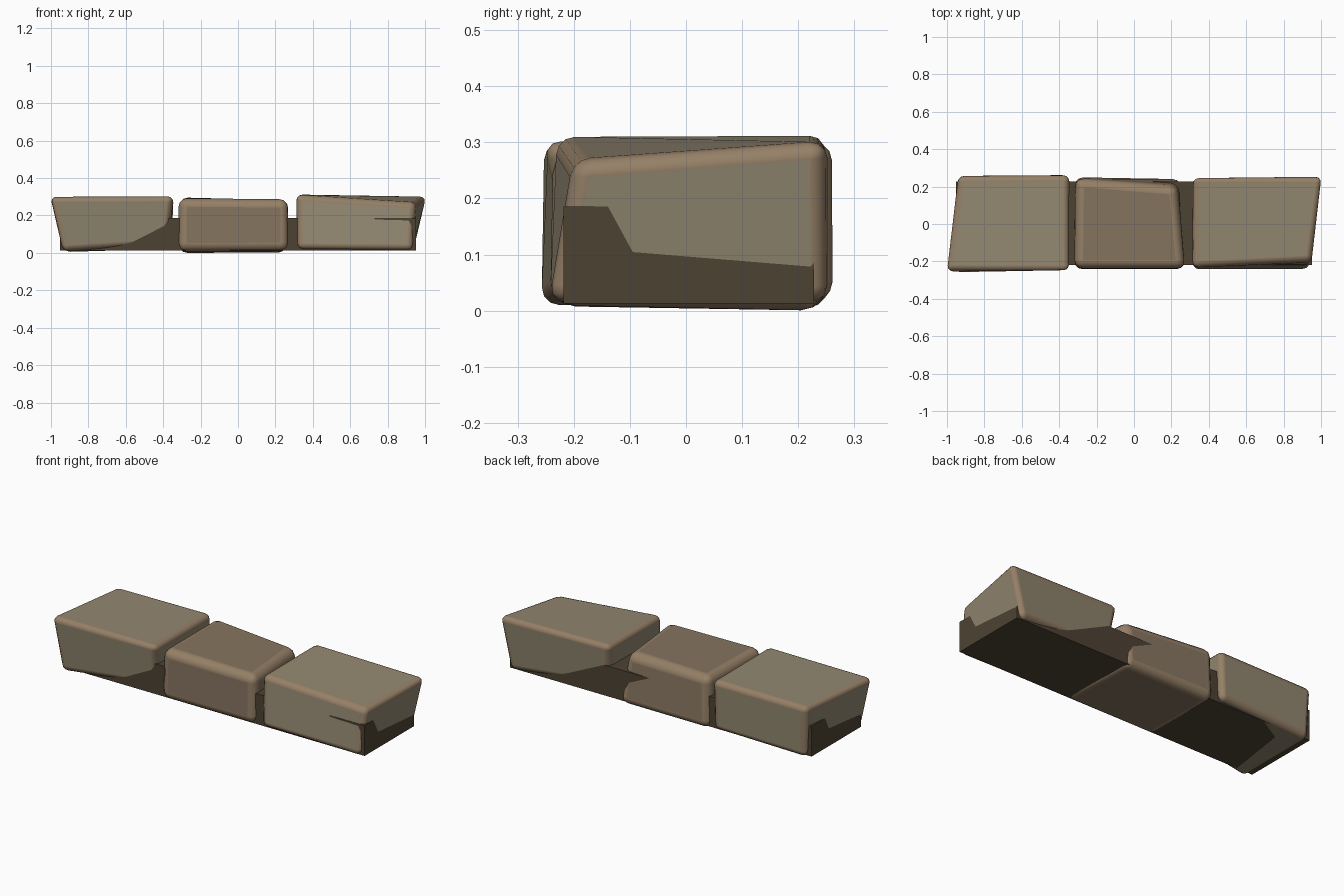
import bpy, bmesh

if "Cube" in bpy.data.objects:
    bpy.data.objects.remove(bpy.data.objects["Cube"])


def material(name, rgb):
    m = bpy.data.materials.new(name)
    m.diffuse_color = (*rgb, 1)
    m.use_nodes = True
    m.node_tree.nodes["Principled BSDF"].inputs["Base Color"].default_value = m.diffuse_color
    return m


TAN = material("tan_stone", (0.29, 0.245, 0.165))
BROWN = material("brown_stone", (0.235, 0.175, 0.115))
EDGE = material("worn_edge", (0.30, 0.215, 0.135))
MORTAR = material("mortar", (0.075, 0.055, 0.033))


def block(name, corners, face_mat, bevel=0.0, segments=3):
    """Eight-cornered block: bottom ring then top ring, each FL, FR, BR, BL."""
    bm = bmesh.new()
    v = [bm.verts.new(c) for c in corners]
    bm.faces.new(v[3::-1])
    bm.faces.new(v[4:])
    for i in range(4):
        j = (i + 1) % 4
        bm.faces.new((v[i], v[j], v[j + 4], v[i + 4]))
    mesh = bpy.data.meshes.new(name)
    bm.to_mesh(mesh)
    bm.free()
    ob = bpy.data.objects.new(name, mesh)
    bpy.context.collection.objects.link(ob)
    mesh.materials.append(face_mat)
    if bevel:
        # rounded, slightly warmer worn edges
        mesh.materials.append(EDGE)
        mod = ob.modifiers.new("worn_edges", 'BEVEL')
        mod.width = bevel
        mod.segments = segments
        mod.limit_method = 'NONE'
        mod.material = 1
        mesh.polygons.foreach_set("use_smooth", [True] * len(mesh.polygons))
        mod.harden_normals = True
    return ob


# Left stone: splayed outer end, inner front corner lifted off the ground
block("left_stone", [
    (-0.935, -0.262, 0.008), (-0.375, -0.19, 0.045), (-0.355, 0.262, 0.02), (-0.93, 0.25, 0.005),
    (-1.008, -0.252, 0.30), (-0.343, -0.255, 0.302), (-0.345, 0.26, 0.30), (-0.94, 0.258, 0.297),
], TAN, 0.032)

# Middle stone: back right top corner pulled in
block("middle_stone", [
    (-0.322, -0.242, 0.008), (0.272, -0.242, 0.01), (0.255, 0.248, 0.0), (-0.318, 0.25, 0.0),
    (-0.318, -0.237, 0.292), (0.272, -0.237, 0.287), (0.23, 0.20, 0.282), (-0.312, 0.245, 0.297),
], BROWN, 0.045)

# Right stone: front outer top corner dropped, inner back corner lifted
block("right_stone", [
    (0.315, -0.242, 0.018), (0.935, -0.245, 0.014), (0.937, 0.255, 0.012), (0.335, 0.20, 0.06),
    (0.312, -0.232, 0.312), (0.95, -0.20, 0.268), (1.01, 0.252, 0.303), (0.312, 0.252, 0.312),
], TAN, 0.032)

# Mortar core running through all three stones
X, Y0, Y1, Z0, Z1 = 0.953, -0.218, 0.228, 0.013, 0.186
block("mortar_core", [(x, y, z) for z in (Z0, Z1)
                      for x, y in ((-X, Y0), (X, Y0), (X, Y1), (-X, Y1))], MORTAR)
